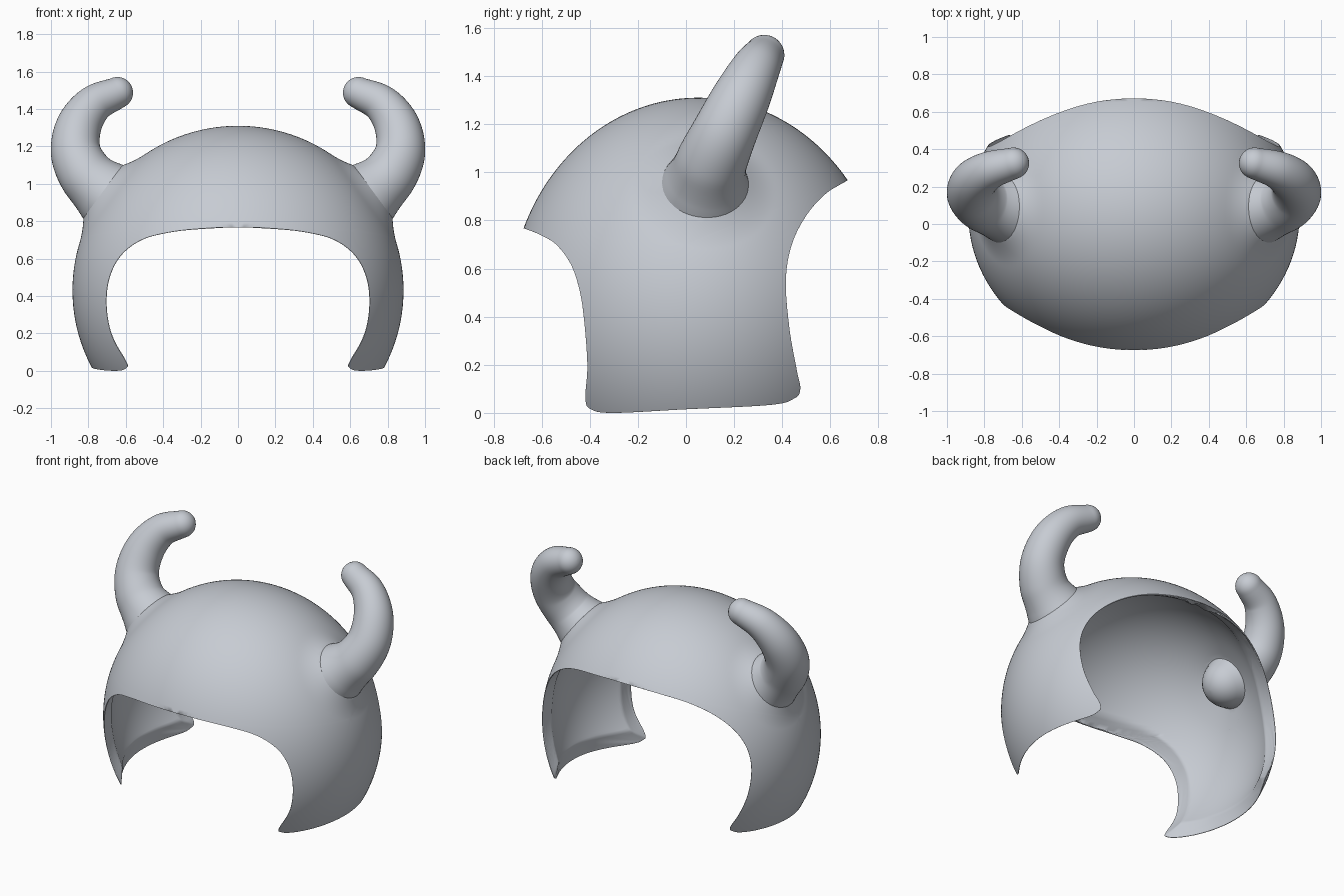
import bpy, bmesh, math
from mathutils import Vector, kdtree

if "Cube" in bpy.data.objects:
    bpy.data.objects.remove(bpy.data.objects["Cube"])

grey = bpy.data.materials.new("pale_steel_grey")
grey.use_nodes = True
COLOUR = (0.57, 0.6, 0.65, 1)
grey.diffuse_color = COLOUR
grey.node_tree.nodes["Principled BSDF"].inputs["Base Color"].default_value = COLOUR

# Skull ellipsoid shared by the whole shell
CENTRE = Vector((0, 0.05, 0.43))
CY, CZ = CENTRE.yz
RX, RY, RZ = 0.885, 0.785, 0.88
WALL = 0.05


def spline(points, steps):
    """Catmull-Rom samples through points of any dimension."""
    pts = [Vector(p) for p in points]
    pts = [2 * pts[0] - pts[1]] + pts + [2 * pts[-1] - pts[-2]]
    out = []
    for a, b, c, d in zip(pts, pts[1:], pts[2:], pts[3:]):
        for i in range(steps):
            t = i / steps
            out.append(0.5 * (2 * b + (c - a) * t + (2 * a - 5 * b + 4 * c - d) * t ** 2
                              + (3 * b - a - 3 * c + d) * t ** 3))
    return out + [pts[-2]]


def blend(distance, reach=0.15):
    """Outward push that rounds the crease between horn and shell."""
    return max(0, reach - abs(distance)) ** 2 / (4 * reach)


def make_object(name, bm):
    mesh = bpy.data.meshes.new(name)
    bm.to_mesh(mesh)
    bm.free()
    mesh.materials.append(grey)
    obj = bpy.data.objects.new(name, mesh)
    bpy.context.collection.objects.link(obj)
    mirror = obj.modifiers.new("mirror", "MIRROR")
    mirror.merge_threshold = 0.0005
    return obj


def shade(obj):
    bpy.ops.object.select_all(action="DESELECT")
    obj.select_set(True)
    bpy.context.view_layer.objects.active = obj
    bpy.ops.object.shade_smooth_by_angle(angle=math.radians(45))


# Horn centre line given as x, y, z, radius
horn_path = [(0.67, 0.075, 0.92, 0.145), (0.73, 0.083, 0.965, 0.152), (0.81, 0.107, 1.045, 0.147),
             (0.867, 0.163, 1.17, 0.134), (0.85, 0.23, 1.31, 0.121),
             (0.77, 0.287, 1.425, 0.102), (0.645, 0.325, 1.487, 0.084)]
path = spline(horn_path, 10)


def crown_z(y):
    return CZ + RZ * math.sqrt(1 - ((y - CY) / RY) ** 2)


# Side outline of the opening: front peak, cheek flap, back peak
cut = [(-0.675, crown_z(-0.675)), (-0.61, 0.742), (-0.54, 0.70), (-0.48, 0.62), (-0.445, 0.52),
       (-0.425, 0.4), (-0.41, 0.2), (-0.418, 0.06), (-0.395, 0.015), (-0.3, 0), (0, 0.015),
       (0.35, 0.033), (0.45, 0.06), (0.475, 0.1), (0.46, 0.18), (0.43, 0.35), (0.415, 0.55),
       (0.44, 0.7), (0.5, 0.82), (0.58, 0.91), (0.672, crown_z(0.672))]
cut_edge = spline(cut, 10)


def arc_angle(p):
    return math.atan2((p[1] - CZ) / RZ, (p[0] - CY) / RY)


# Crown arc closes the outline over the top
outline = list(cut_edge)
a0, a1 = arc_angle(cut[-1]), arc_angle(cut[0])
for i in range(1, 64):
    a = a0 + (a1 - a0) * i / 64
    outline.append(Vector((CY + RY * math.cos(a), CZ + RZ * math.sin(a))))


def on_skull(p):
    """Lift a side-view point onto the ellipsoid."""
    u, v = (p.x - CY) / RY, (p.y - CZ) / RZ
    rest = 1 - u * u - v * v
    return Vector((RX * math.sqrt(rest) if rest > 1e-5 else 0, p.x, p.y))


rim = kdtree.KDTree(len(cut_edge))
for i, p in enumerate(cut_edge):
    rim.insert(on_skull(p), i)
rim.balance()

# Half shell: rings between the hub and the outline, lifted onto the ellipsoid
HUB = Vector((0, 0.7))
RINGS = 40
bm = bmesh.new()
weights = bm.verts.layers.deform.verify()


def shell_vert(p):
    pos = on_skull(p)
    push = 0
    if pos.x > 0.3:
        push = blend(min((pos - c.xyz).length - c.w for c in path))
    rel = pos - CENTRE
    normal = Vector((rel.x / RX ** 2, rel.y / RY ** 2, rel.z / RZ ** 2)).normalized()
    vert = bm.verts.new(pos + normal * push)
    # wall thins to a fine lip at the opening
    taper = min(1, 0.06 + rim.find(pos)[2] / 0.09)
    vert[weights][0] = taper * (WALL + push) / (2 * WALL)
    return vert


hub = shell_vert(HUB)
rings = []
for k in range(1, RINGS + 1):
    f = math.sin(math.pi / 2 * k / RINGS)
    rings.append([shell_vert(HUB + (p - HUB) * f) for p in outline])
n = len(outline)
for i in range(n):
    j = (i + 1) % n
    bm.faces.new((hub, rings[0][i], rings[0][j]))
    for r, s in zip(rings, rings[1:]):
        bm.faces.new((r[i], s[i], s[j], r[j]))
shell = make_object("helmet_shell", bm)
shell.vertex_groups.new(name="wall")
wall = shell.modifiers.new("wall", "SOLIDIFY")
wall.thickness = 2 * WALL
wall.offset = -1
wall.vertex_group = "wall"
shade(shell)


# Horn: swept tube with rounded ends
def cap(end, inner):
    """Hemisphere rings, from the pole towards the tube."""
    out = (end.xyz - inner.xyz).normalized()
    rows = []
    for i in range(8):
        a = math.pi / 2 * (i + 0.15) / 8
        centre = end.xyz + out * end.w * math.cos(a)
        rows.append(Vector((*centre, end.w * math.sin(a))))
    return rows


rows = cap(path[0], path[1]) + path + cap(path[-1], path[-2])[::-1]
bm = bmesh.new()
SIDES = 48
tube = []
for i, p in enumerate(rows):
    along = (rows[min(i + 1, len(rows) - 1)].xyz - rows[max(i - 1, 0)].xyz).normalized()
    side = along.cross(Vector((0.1, 0.9, -0.45))).normalized()
    up = side.cross(along)
    ring = []
    for s in range(SIDES):
        t = 2 * math.pi * s / SIDES
        spoke = side * math.cos(t) + up * math.sin(t)
        pos = p.xyz + p.w * spoke
        rel = pos - CENTRE
        height = 0.85 * (Vector((rel.x / RX, rel.y / RY, rel.z / RZ)).length - 1)
        push = blend(height) if height > -WALL else 0.6 * blend(height)
        ring.append(bm.verts.new(pos + spoke * push * min(1, p.w / 0.14)))
    tube.append(ring)
for r, s in zip(tube, tube[1:]):
    for i in range(SIDES):
        j = (i + 1) % SIDES
        bm.faces.new((r[i], r[j], s[j], s[i]))
bm.faces.new(tube[0])
bm.faces.new(tube[-1])
bmesh.ops.recalc_face_normals(bm, faces=bm.faces)
shade(make_object("horns", bm))
